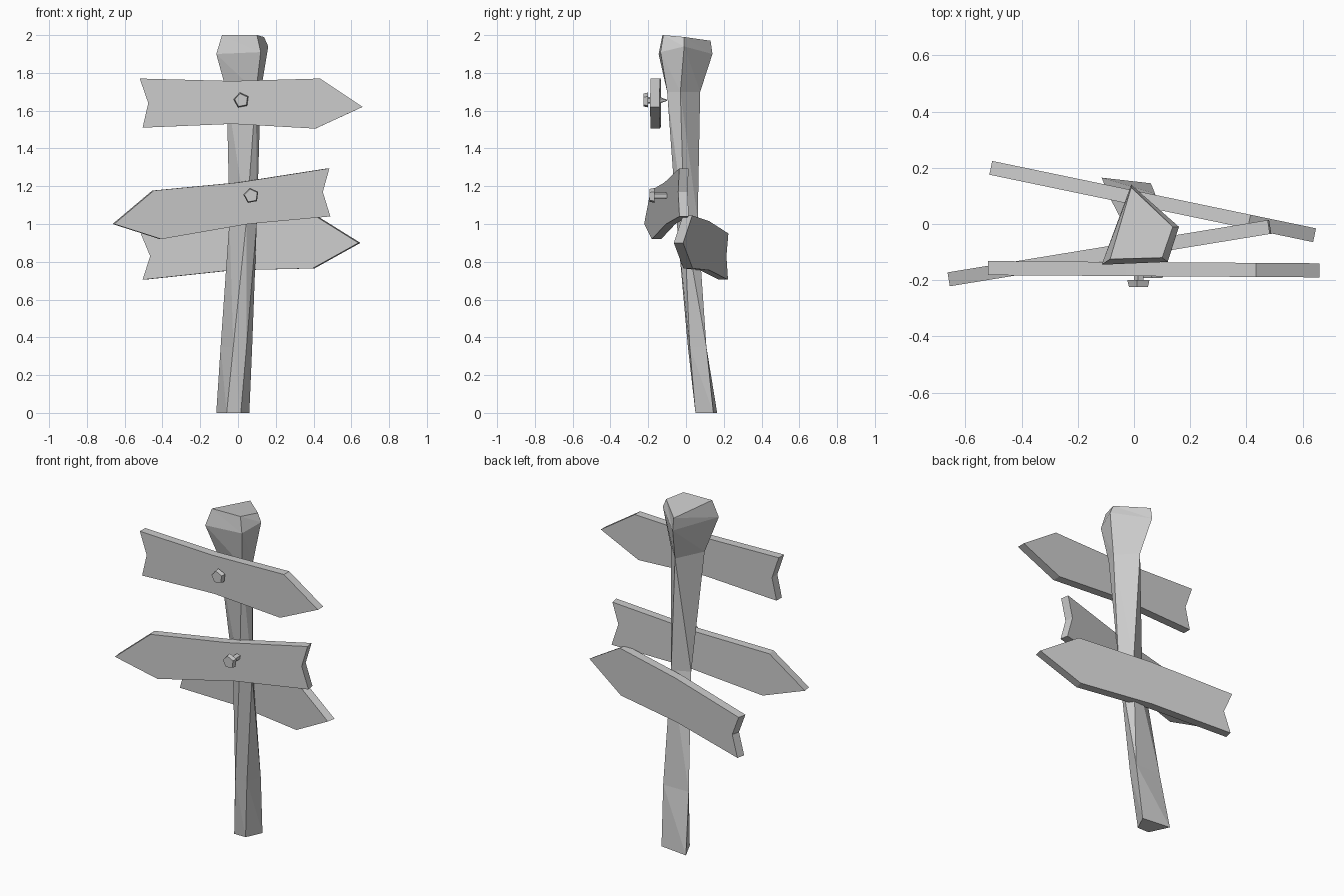
import bpy, bmesh, math
from mathutils import Vector

if "Cube" in bpy.data.objects:
    bpy.data.objects.remove(bpy.data.objects["Cube"])


def make_object(name, verts, faces):
    mesh = bpy.data.meshes.new(name)
    mesh.from_pydata(verts, [], faces)
    bm = bmesh.new()
    bm.from_mesh(mesh)
    bmesh.ops.recalc_face_normals(bm, faces=bm.faces)
    bm.to_mesh(mesh)
    bm.free()
    obj = bpy.data.objects.new(name, mesh)
    bpy.context.collection.objects.link(obj)
    return obj


def loft(name, rings, split=False):
    """Join rings of equal length; split cuts each side along its twist."""
    n = len(rings[0])
    verts = [p for ring in rings for p in ring]
    faces = [tuple(range(n)), tuple(range(len(verts) - n, len(verts)))]
    for k in range(len(rings) - 1):
        for i in range(n):
            a, b = k * n + i, k * n + (i + 1) % n
            if split:
                faces += [(a, b, a + n), (b, b + n, a + n)]
            else:
                faces.append((a, b, b + n, a + n))
    return make_object(name, verts, faces)


def board(name, outline, x0, y0, x1, y1, thick=0.05):
    """Arrow board: x/z outline on a vertical plane through (x0,y0)-(x1,y1)."""
    slope = (y1 - y0) / (x1 - x0)
    normal = Vector((-slope, 1, 0)).normalized() * thick / 2
    mid = [Vector((x, y0 + (x - x0) * slope, z)) for x, z in outline]
    return loft(name, [[p - normal for p in mid], [p + normal for p in mid]])


def bolt(name, x, z, profile):
    """Five-sided bolt along y from (y, radius) steps."""
    rings = []
    for y, r in profile:
        rings.append([(x + r * math.cos(0.5 + i * math.tau / 5), y,
                       z + r * math.sin(0.5 + i * math.tau / 5)) for i in range(5)])
    return loft(name, rings)


# Twisted, leaning post with a flared head (corners: left, front, right, back)
loft("post", [
    [(-.115, .165, 0), (-.06, .05, 0), (.015, .05, 0), (.06, .145, 0)],
    [(-.092, .105, .35), (-.025, .01, .35), (.045, .02, .35), (.075, .108, .35)],
    [(-.045, .015, 1.02), (.045, -.05, 1.02), (.1, -.01, 1.02), (.055, .062, 1.02)],
    [(-.06, -.09, 1.7), (.095, -.1, 1.7), (.12, -.03, 1.7), (.02, .075, 1.7)],
    [(-.115, -.145, 1.9), (.12, -.135, 1.91), (.16, -.01, 1.94), (-.01, .14, 1.9)],
    [(-.085, -.125, 2.0), (.1, -.12, 2.0), (.138, -.01, 1.99), (-.01, .13, 1.97)],
], split=True)

# Arrow boards
board("upper_sign", [(-.52, 1.77), (-.475, 1.64), (-.505, 1.51), (-.03, 1.53),
                     (.41, 1.505), (.66, 1.62), (.435, 1.77), (-.03, 1.757)],
      -.52, -.157, .66, -.165)
board("middle_sign", [(-.66, 1.0), (-.41, .92), (.05, 1.0), (.485, 1.04),
                      (.445, 1.17), (.48, 1.295), (0, 1.22), (-.45, 1.177)],
      -.66, -.197, .485, -.01)
board("lower_sign", [(-.51, .95), (-.46, .83), (-.5, .705), (-.03, .755),
                     (.4, .765), (.643, .9), (.41, 1.045), (-.02, 1.015)],
      -.51, .2, .643, -.04)

# Bolts
bolt("upper_bolt", .018, 1.655, [(-.225, .036), (-.2, .042), (-.2, .018), (-.14, .018), (-.1, .003)])
bolt("middle_bolt", .07, 1.15, [(-.192, .036), (-.167, .042), (-.167, .018), (-.1, .018), (-.06, .003)])
